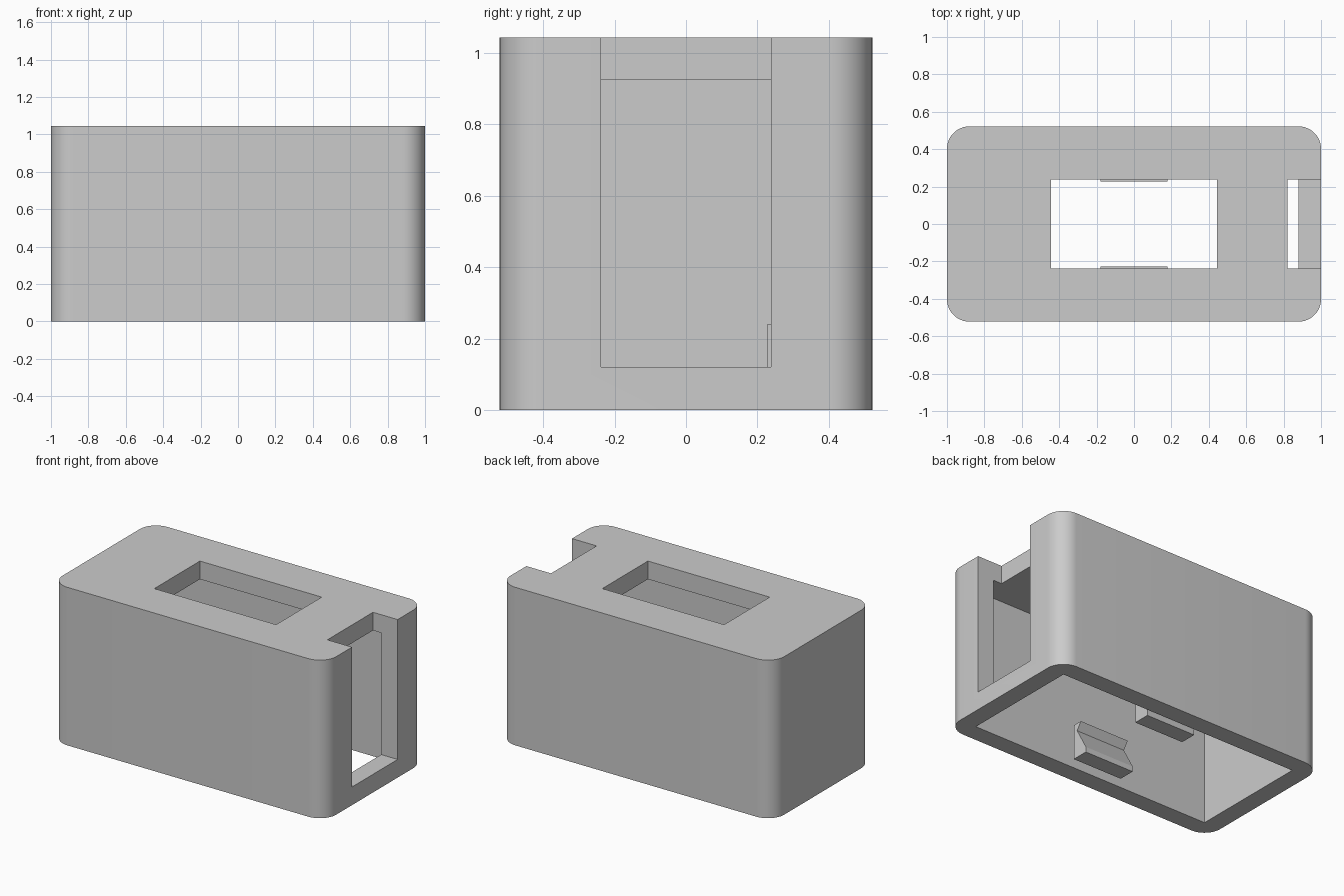
import bpy, bmesh, math

cube = bpy.data.objects.get("Cube")
if cube:
    bpy.data.objects.remove(cube, do_unlink=True)

W, D, H, WALL = 1.0, 0.522, 1.044, 0.12   # half width, half depth, height, wall

grey = bpy.data.materials.new("plain grey")
grey.use_nodes = True
grey.diffuse_color = (0.6, 0.6, 0.6, 1)
grey.node_tree.nodes["Principled BSDF"].inputs["Base Color"].default_value = (0.6, 0.6, 0.6, 1)


def make_object(name, bm):
    bmesh.ops.recalc_face_normals(bm, faces=bm.faces[:])
    mesh = bpy.data.meshes.new(name)
    bm.to_mesh(mesh)
    bm.free()
    mesh.materials.append(grey)
    obj = bpy.data.objects.new(name, mesh)
    bpy.context.collection.objects.link(obj)
    return obj


def box(name, lo, hi, radius=0):
    bm = bmesh.new()
    bmesh.ops.create_cube(bm, size=1)
    for v in bm.verts:
        v.co = [a if c < 0 else b for a, b, c in zip(lo, hi, v.co)]
    if radius:
        upright = [e for e in bm.edges
                   if abs(e.verts[0].co.z - e.verts[1].co.z) > 0.5]
        bmesh.ops.bevel(bm, geom=upright, offset=radius, segments=12,
                        profile=0.5, affect='EDGES')
    return make_object(name, bm)


# Rounded case, hollowed from below, with a top window and an end slot
case = box("case", (-W, -D, 0), (W, D, H), WALL)
cutters = [
    box("cavity_cutter", (-W + WALL, -D + WALL, -0.1), (W - WALL, D - WALL, H - WALL)),
    box("window_cutter", (-0.445, -0.238, 0.8), (0.445, 0.238, 1.2)),
    box("slot_cutter", (0.82, -0.238, WALL), (1.2, 0.238, 1.2)),
]
bpy.context.view_layer.objects.active = case
for cutter in cutters:
    cutter.hide_render = True
    mod = case.modifiers.new("cut", 'BOOLEAN')
    mod.operation = 'DIFFERENCE'
    mod.solver = 'EXACT'
    mod.object = cutter
    bpy.ops.object.modifier_apply(modifier=mod.name)
    bpy.data.objects.remove(cutter, do_unlink=True)

bpy.ops.object.select_all(action='DESELECT')
case.select_set(True)
bpy.ops.object.shade_smooth_by_angle(angle=math.radians(30))

# Two notched clips inside the cavity, both facing the back
CLIP = [(0, 0.01), (0.11, 0.01), (0.11, 0.045), (0.03, 0.19), (0.065, 0.24), (0, 0.24)]
for name, y0 in (("front_clip", -0.337), ("back_clip", 0.227)):
    bm = bmesh.new()
    face = bm.faces.new([bm.verts.new((-0.18, y0 + y, z)) for y, z in CLIP])
    ext = bmesh.ops.extrude_face_region(bm, geom=[face])
    moved = [g for g in ext["geom"] if isinstance(g, bmesh.types.BMVert)]
    bmesh.ops.translate(bm, verts=moved, vec=(0.36, 0, 0))
    # Keep the starting cap so the clip is closed
    if not any(all(v.co.x < -0.17 for v in f.verts) for f in bm.faces):
        bm.faces.new([v for v in bm.verts if v.co.x < -0.17])
    make_object(name, bm)
